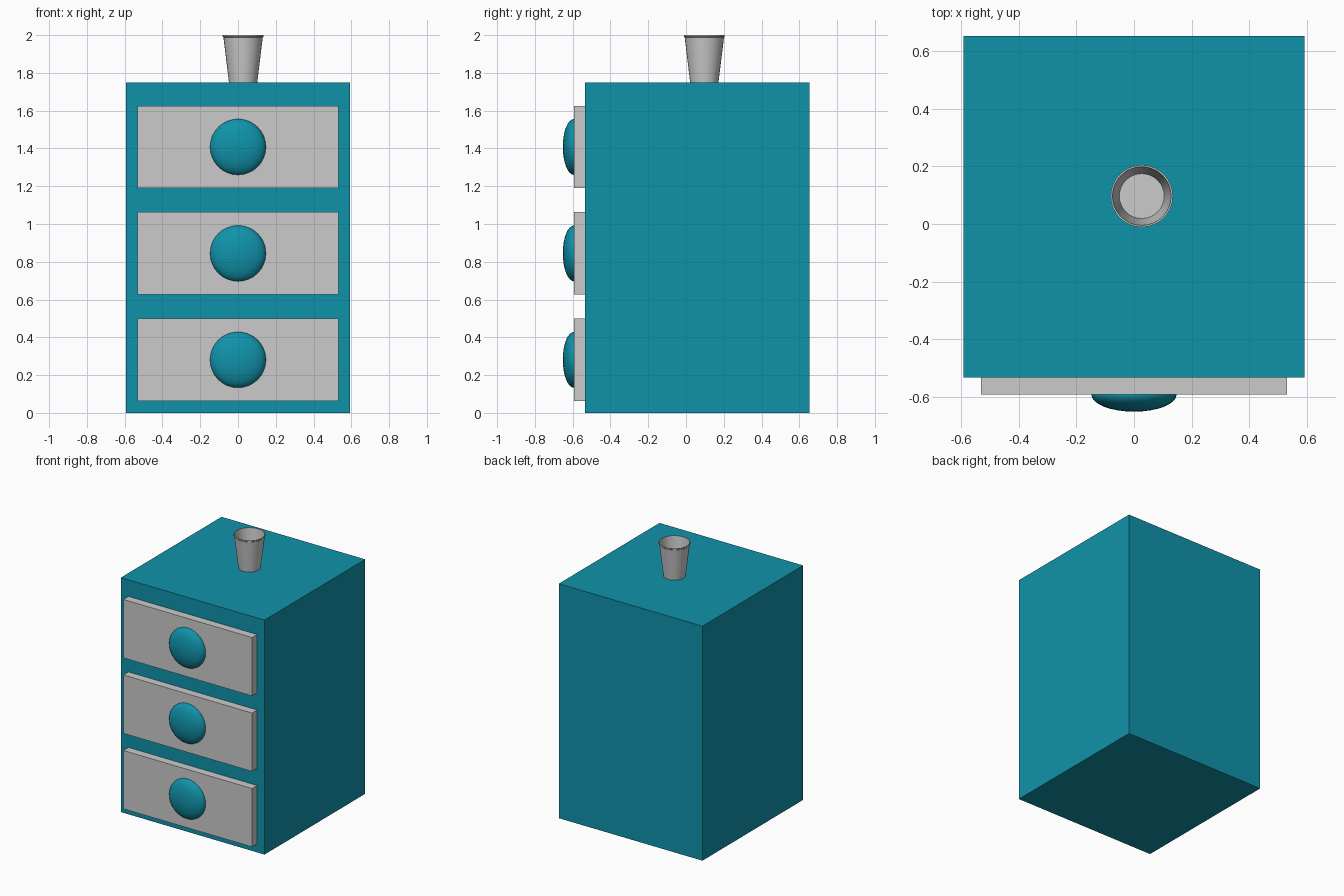
import bpy, bmesh, math

if "Cube" in bpy.data.objects:
    bpy.data.objects.remove(bpy.data.objects["Cube"])

teal = bpy.data.materials.new("teal_paint")
teal.diffuse_color = (0.005, 0.29, 0.40, 1)
teal.use_nodes = True
teal.node_tree.nodes["Principled BSDF"].inputs["Base Color"].default_value = teal.diffuse_color


def finish(name, bm, loc=(0, 0, 0), mat=None, smooth=False):
    bmesh.ops.recalc_face_normals(bm, faces=bm.faces)
    mesh = bpy.data.meshes.new(name)
    bm.to_mesh(mesh)
    bm.free()
    obj = bpy.data.objects.new(name, mesh)
    obj.location = loc
    bpy.context.collection.objects.link(obj)
    if mat:
        mesh.materials.append(mat)
    if smooth:
        bpy.ops.object.select_all(action='DESELECT')
        obj.select_set(True)
        bpy.context.view_layer.objects.active = obj
        bpy.ops.object.shade_smooth_by_angle(angle=math.radians(35))
    return obj


def box(name, lo, hi, mat=None):
    bm = bmesh.new()
    bmesh.ops.create_cube(bm, size=1)
    bmesh.ops.scale(bm, vec=[b - a for a, b in zip(lo, hi)], verts=bm.verts)
    return finish(name, bm, [(a + b) / 2 for a, b in zip(lo, hi)], mat)


# Cabinet body
box("cabinet_body", (-0.593, -0.534, 0), (0.593, 0.653, 1.75), teal)

# Three drawers, each with a flattened round knob
for i, level in enumerate(("bottom", "middle", "top")):
    z = 0.281 + 0.5635 * i
    box(f"{level}_drawer", (-0.531, -0.593, z - 0.218), (0.531, -0.53, z + 0.218))
    bm = bmesh.new()
    bmesh.ops.create_uvsphere(bm, u_segments=32, v_segments=16, radius=0.148)
    bmesh.ops.scale(bm, vec=(1, 0.4, 1), verts=bm.verts)
    finish(f"{level}_knob", bm, (0, -0.593, z), teal, True)

# Tapered open cup with a thin rim, spun from its profile
profile = [(0, 0), (0.075, 0), (0.104, 0.238), (0.108, 0.242), (0.108, 0.25),
           (0.102, 0.25), (0.078, 0.03), (0, 0.03)]
bm = bmesh.new()
verts = [bm.verts.new((r, 0, z)) for r, z in profile]
edges = [bm.edges.new(pair) for pair in zip(verts, verts[1:])]
bmesh.ops.spin(bm, geom=verts + edges, cent=(0, 0, 0), axis=(0, 0, 1),
               angle=math.tau, steps=32, use_duplicate=False)
bmesh.ops.remove_doubles(bm, verts=bm.verts, dist=1e-5)
finish("cup", bm, (0.027, 0.097, 1.75), None, True)
